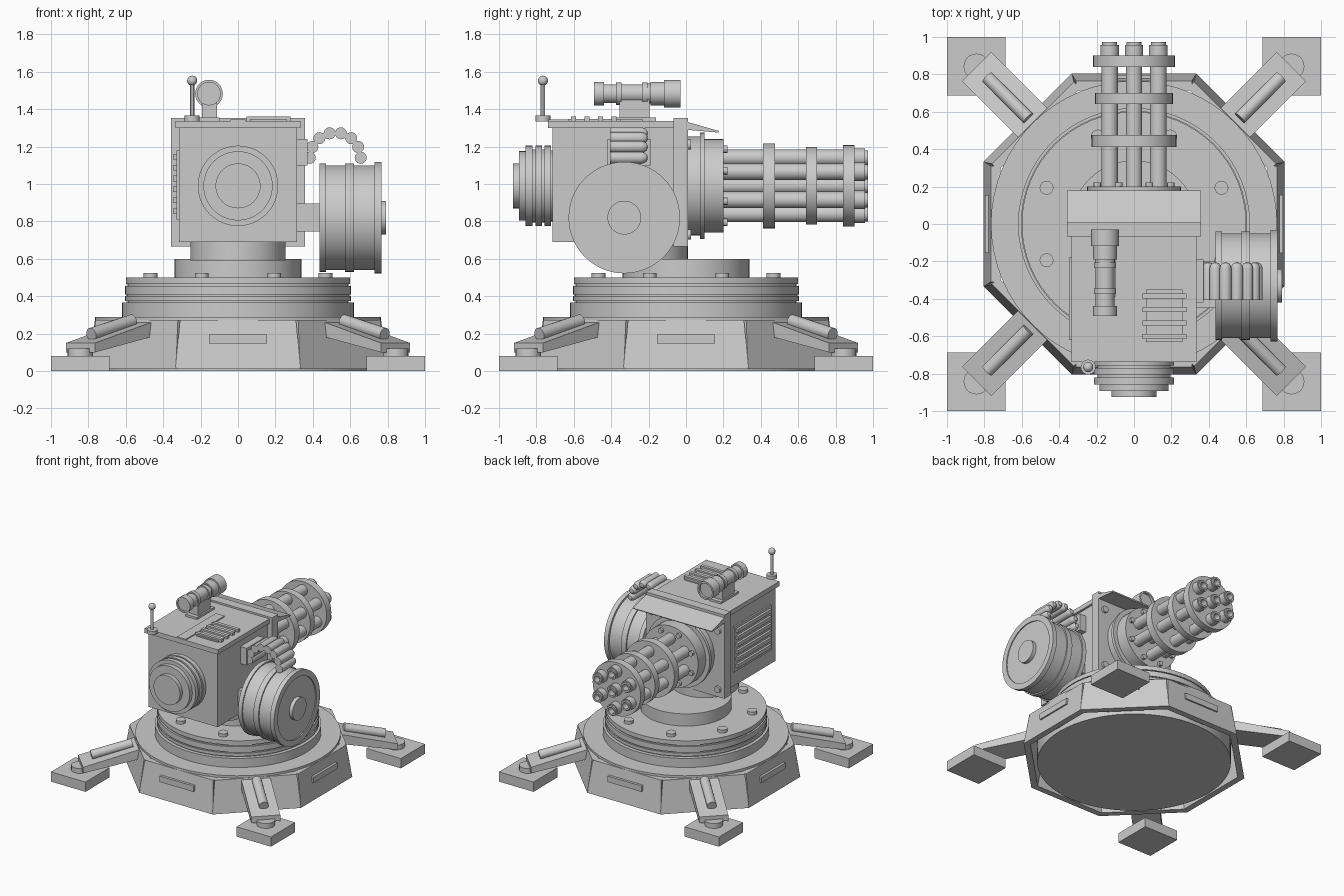
import bpy, bmesh
from math import sin, cos, pi, radians
from mathutils import Vector, Matrix

if "Cube" in bpy.data.objects:
    bpy.data.objects.remove(bpy.data.objects["Cube"])


def finish(name, bm, mat=None):
    bmesh.ops.recalc_face_normals(bm, faces=bm.faces[:])
    me = bpy.data.meshes.new(name)
    bm.to_mesh(me)
    bm.free()
    ob = bpy.data.objects.new(name, me)
    if mat:
        me.transform(mat)
    bpy.context.collection.objects.link(ob)
    return ob


def lathe(name, profile, origin=(0, 0, 0), axis=(0, 0, 1), segs=48):
    """Revolve (radius, height) points around an axis through origin."""
    bm = bmesh.new()
    rings = []
    for r, h in profile:
        if r < 1e-5:
            rings.append([bm.verts.new((0, 0, h))])
        else:
            rings.append([bm.verts.new((r * cos(2 * pi * i / segs), r * sin(2 * pi * i / segs), h))
                          for i in range(segs)])
    for a, b in zip(rings, rings[1:]):
        for i in range(segs):
            j = (i + 1) % segs
            f = [a[i % len(a)], a[j % len(a)], b[j % len(b)], b[i % len(b)]]
            bm.faces.new(list(dict.fromkeys(f)))
    for ring in (rings[0], rings[-1]):
        if len(ring) > 1:
            bm.faces.new(ring)
    rot = Vector((0, 0, 1)).rotation_difference(Vector(axis)).to_matrix().to_4x4()
    return finish(name, bm, Matrix.Translation(origin) @ rot)


def steps(*bands):
    """Stepped profile from (radius, start, end) bands."""
    return [p for r, a, b in bands for p in ((r, a), (r, b))]


def box(name, x, y, z, mat=None):
    bm = bmesh.new()
    bmesh.ops.create_cube(bm, size=1)
    for v in bm.verts:
        v.co = [a + (b - a) * (c + 0.5) for (a, b), c in zip((x, y, z), v.co)]
    return finish(name, bm, mat)


def prism(name, pts, x0, x1):
    """Extrude a (y, z) outline along x."""
    bm = bmesh.new()
    f = bm.faces.new([bm.verts.new((x0, y, z)) for y, z in pts])
    ext = bmesh.ops.extrude_face_region(bm, geom=[f])
    bmesh.ops.translate(bm, vec=(x1 - x0, 0, 0),
                        verts=[v for v in ext['geom'] if isinstance(v, bmesh.types.BMVert)])
    return finish(name, bm)


Y, X = (0, 1, 0), (1, 0, 0)

# Round base with stepped deck
lathe("base_deck", steps((0.73, 0, 0.265), (0.765, 0.265, 0.29), (0.62, 0.29, 0.365), (0.59, 0.365, 0.375),
                         (0.605, 0.375, 0.40), (0.595, 0.40, 0.41), (0.605, 0.41, 0.455),
                         (0.59, 0.455, 0.465), (0.6, 0.465, 0.5)), segs=64)
lathe("turntable", steps((0.34, 0.49, 0.6)))
lathe("neck", steps((0.255, 0.59, 0.71)), (0, -0.245, 0))
for i in range(8):
    a = radians(22.5 + 45 * i)
    lathe("deck_bolt", steps((0.037, 0.49, 0.525)), (0.506 * cos(a), 0.506 * sin(a), 0), segs=16)

# Eight sloped skirt panels, slotted on the four main sides
for i in range(8):
    rot = Matrix.Rotation(i * pi / 4, 4, 'Z')
    panel = box("skirt_panel", (-0.5, 0.5), (-0.5, 0.5), (0.012, 0.272))
    for v in panel.data.vertices:
        low = v.co.z < 0.1
        out = 0.805 if low else 0.765
        v.co.y = -out if v.co.y < 0 else -out + 0.05
        v.co.x *= 0.67 if low else 0.62
    panel.data.transform(rot)
    if i % 2 == 0:
        box("skirt_slot", (-0.155, 0.155), (-0.797, -0.75), (0.146, 0.195), rot)

# Four diagonal outriggers with square feet
for sx in (-1, 1):
    for sy in (-1, 1):
        d = Vector((sx, sy, 0)).normalized()
        cx, cy = sx * 0.843, sy * 0.843
        box("foot_pad", (cx - 0.157, cx + 0.157), (cy - 0.157, cy + 0.157), (0, 0.08))
        lathe("foot_joint", steps((0.068, 0.07, 0.12)), (cx, cy, 0), segs=24)
        leg = box("outrigger_leg", (0.66, 1.19), (-0.11, 0.11), (0, 0.085))
        for v in leg.data.vertices:
            v.co.z += 0.065 + (1.19 - v.co.x) * 0.26
            if v.co.z < 0.1 and v.co.x > 1:
                v.co.z = 0.1
        leg.data.transform(Vector(X).rotation_difference(d).to_matrix().to_4x4())
        p, q = d * 1.11 + Vector((0, 0, 0.195)), d * 0.8 + Vector((0, 0, 0.267))
        lathe("leg_piston", steps((0.036, 0, (q - p).length)), p, q - p, 20)

# Receiver housing, lid, shield and brow
box("housing", (-0.315, 0.315), (-0.715, -0.05), (0.69, 1.31))
box("housing_lid", (-0.333, 0.333), (-0.737, -0.06), (1.30, 1.338))
box("front_shield", (-0.357, 0.357), (-0.068, 0.01), (0.665, 1.352))
prism("brow", [(-0.065, 1.352), (0.178, 1.283), (0.172, 1.275), (0.0, 1.29)], -0.357, 0.357)
for x in (-0.3, 0.3):
    for z in (0.73, 1.21):
        lathe("shield_bolt", steps((0.027, 0, 0.028)), (x, 0, z), Y, 16)

# Lid details
box("lid_ridge", (-0.04, 0.04), (-0.735, -0.23), (1.33, 1.346))
box("lid_vent", (0.065, 0.26), (-0.63, -0.35), (1.33, 1.347))
for i in range(4):
    y = -0.385 - i * 0.072
    box("lid_vent_slat", (0.045, 0.28), (y - 0.014, y + 0.014), (1.335, 1.36))

# Side louvre panel
box("louvre_panel", (-0.328, -0.31), (-0.64, -0.16), (0.81, 1.18))
for i in range(6):
    z = 0.84 + i * 0.058
    box("louvre_slat", (-0.347, -0.32), (-0.62, -0.18), (z, z + 0.03))

# Rear motor with cooling fins
lathe("motor", steps((0.19, 0.7, 0.722), (0.215, 0.722, 0.757), (0.195, 0.757, 0.77), (0.215, 0.77, 0.805),
                     (0.195, 0.805, 0.82), (0.215, 0.82, 0.857), (0.185, 0.857, 0.892),
                     (0.12, 0.892, 0.925)), (0, 0, 0.99), (0, -1, 0))

# Rotating barrel cluster
lathe("barrel_hub", steps((0.265, 0, 0.075), (0.285, 0.075, 0.1), (0.25, 0.1, 0.2)), (0, 0, 0.99), Y)
for i in range(8):
    a = radians(22.5 + 45 * i)
    lathe("hub_bolt", steps((0.02, 0.19, 0.222)), (0.212 * cos(a), 0, 0.99 + 0.212 * sin(a)), Y, 12)
for r, a, b in ((0.227, 0.412, 0.475), (0.208, 0.642, 0.7), (0.218, 0.84, 0.9)):
    lathe("barrel_clamp", steps((r, a, b)), (0, 0, 0.99), Y)
barrel = steps((0.044, 0.19, 0.9), (0.049, 0.9, 0.957), (0.04, 0.957, 0.972), (0.026, 0.972, 0.92))
for i in range(7):
    a, r = radians(30 + 60 * i), 0.15 if i < 6 else 0
    lathe("barrel", barrel, (r * cos(a), 0, 0.99 + r * sin(a)), Y, 24)

# Ammunition drum on its arm
box("drum_arm", (0.3, 0.45), (-0.45, -0.2), (0.745, 0.895))
lathe("ammo_drum", steps((0.29, 0.435, 0.47), (0.28, 0.47, 0.573), (0.29, 0.573, 0.62), (0.28, 0.62, 0.73),
                         (0.298, 0.73, 0.768), (0.25, 0.768, 0.76), (0.09, 0.76, 0.79)),
      (0, -0.33, 0.82), X, 56)

# Feed box and arched cartridge belt
box("feed_box", (0.3, 0.372), (-0.42, -0.19), (1.1, 1.24))
cartridge = [(0.032, -0.405), (0.032, -0.24), (0.028, -0.222), (0.018, -0.209), (0, -0.204)]
for i in range(8):
    a = pi * i / 7
    lathe("cartridge", cartridge, (0.52 + 0.136 * cos(a), 0, 1.14 + 0.134 * sin(a)), Y, 20)

# Sight on its mount
box("sight_foot", (-0.205, -0.1), (-0.39, -0.16), (1.33, 1.355))
box("sight_mount", (-0.193, -0.113), (-0.355, -0.195), (1.35, 1.45))
lathe("sight", steps((0.05, -0.485, -0.492), (0.063, -0.492, -0.438), (0.05, -0.438, -0.375),
                     (0.06, -0.375, -0.345), (0.05, -0.345, -0.235), (0.06, -0.235, -0.205),
                     (0.053, -0.205, -0.19), (0.063, -0.19, -0.118), (0.074, -0.118, -0.03),
                     (0.06, -0.03, -0.05)), (-0.155, 0, 1.483), Y, 32)

# Antenna
ball = [(0.027 * sin(pi * i / 10), 1.552 - 0.027 * cos(pi * i / 10)) for i in range(11)]
lathe("antenna_base", steps((0.04, 1.335, 1.365)), (-0.245, -0.765, 0), segs=20)
lathe("antenna_rod", steps((0.012, 1.36, 1.55)), (-0.245, -0.765, 0), segs=12)
lathe("antenna_tip", ball, (-0.245, -0.765, 0), segs=20)

for ob in bpy.context.collection.objects:
    ob.select_set(True)
    bpy.context.view_layer.objects.active = ob
bpy.ops.object.shade_smooth_by_angle(angle=radians(30))
